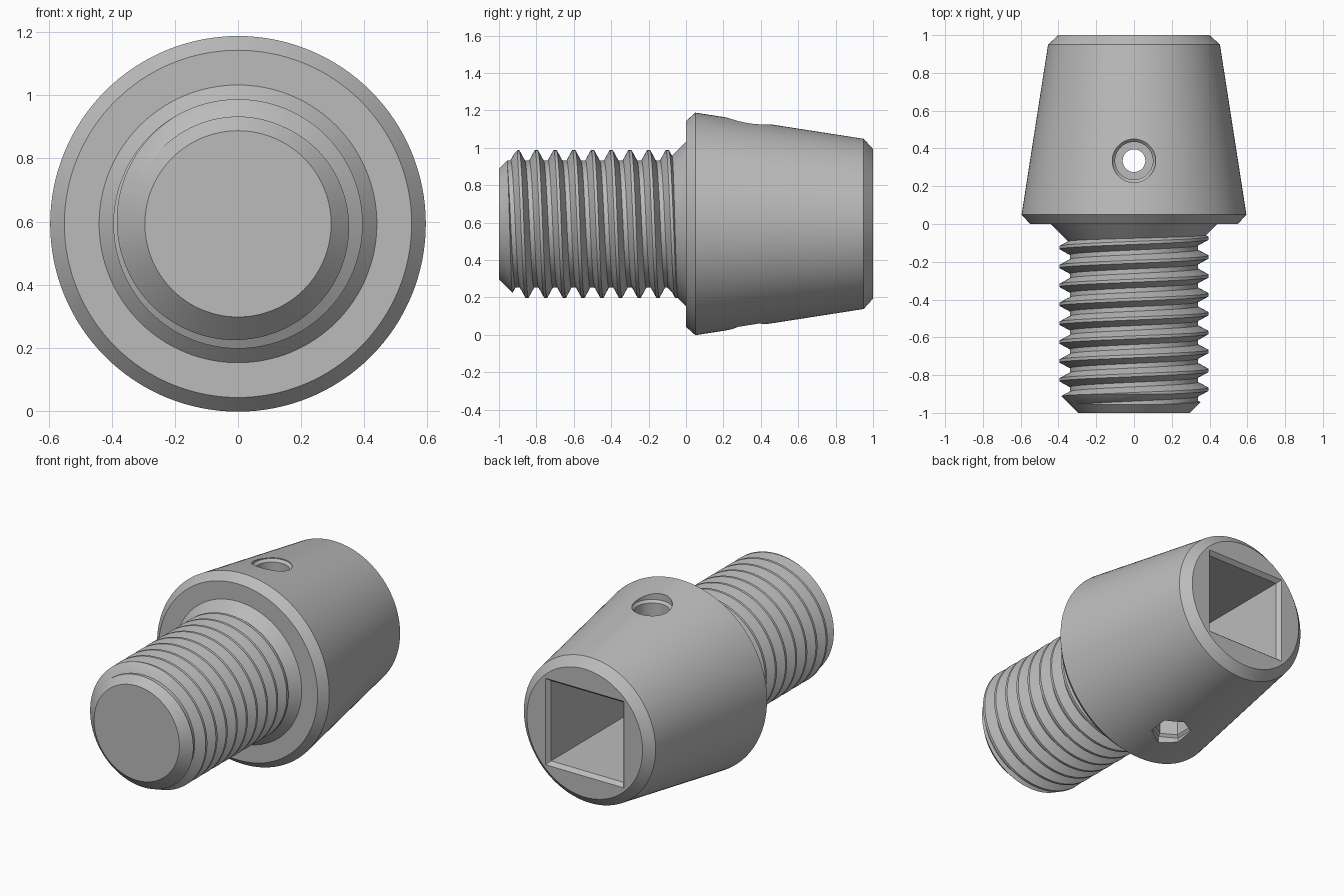
import bpy, bmesh
from math import sin, cos, pi, sqrt
from mathutils import Matrix

if "Cube" in bpy.data.objects:
    bpy.data.objects.remove(bpy.data.objects["Cube"])

AXIS_Z = 0.593      # height of the long axis
PITCH = 0.1
HOLE_Y = 0.335
ALONG_Y = Matrix.Translation((0, 0, AXIS_Z)) @ Matrix.Rotation(-pi / 2, 4, 'X')
UPRIGHT = Matrix.Translation((0, HOLE_Y, AXIS_Z))

steel = bpy.data.materials.new("grey_steel")
steel.use_nodes = True
GREY = (0.5, 0.5, 0.5, 1)
steel.diffuse_color = GREY
steel.node_tree.nodes["Principled BSDF"].inputs["Base Color"].default_value = GREY


def finish(name, bm):
    bmesh.ops.recalc_face_normals(bm, faces=bm.faces)
    mesh = bpy.data.meshes.new(name)
    bm.to_mesh(mesh)
    bm.free()
    mesh.materials.append(steel)
    obj = bpy.data.objects.new(name, mesh)
    bpy.context.collection.objects.link(obj)
    return obj


def lathe(name, profile, sides, matrix, phase=0.0):
    """Closed solid from (radius, height) rings with any number of sides."""
    bm = bmesh.new()
    rings = []
    for r, h in profile:
        angles = [phase + 2 * pi * i / sides for i in range(sides)]
        rings.append([bm.verts.new((r * cos(a), r * sin(a), h)) for a in angles])
    for low, high in zip(rings, rings[1:]):
        for i in range(sides):
            j = (i + 1) % sides
            bm.faces.new((low[i], low[j], high[j], high[i]))
    bm.faces.new(rings[0])
    bm.faces.new(rings[-1])
    bm.transform(matrix)
    return finish(name, bm)


def boolean(target, tool, operation):
    tool.hide_render = True
    mod = target.modifiers.new("cut", 'BOOLEAN')
    mod.operation, mod.solver, mod.object = operation, 'EXACT', tool
    select(target)
    bpy.ops.object.modifier_apply(modifier=mod.name)
    bpy.data.objects.remove(tool)


def select(obj):
    bpy.ops.object.select_all(action='DESELECT')
    obj.select_set(True)
    bpy.context.view_layer.objects.active = obj


def helical_thread(name, crest, root, start, end, steps=96):
    """Single-start screw surface, flattened to the root radius at its ends."""
    section = [(-0.038, root), (-0.008, crest), (0.008, crest), (0.038, root)]
    bm = bmesh.new()
    columns = []
    for i in range(steps + 1):
        a = 2 * pi * i / steps
        column = []
        for turn in range(-14, 4):
            for dy, r in section:
                y = (turn + a / (2 * pi)) * PITCH + dy
                if not start < y < end:
                    y, r = min(max(y, start), end), root
                column.append(bm.verts.new((r * sin(a), y, r * cos(a) + AXIS_Z)))
        columns.append(column)
    for c, d in zip(columns, columns[1:]):
        for k in range(len(c) - 1):
            bm.faces.new((c[k], d[k], d[k + 1], c[k + 1]))
    bmesh.ops.remove_doubles(bm, verts=bm.verts, dist=1e-5)
    bmesh.ops.holes_fill(bm, edges=[e for e in bm.edges if e.is_boundary], sides=0)
    return finish(name, bm)


# Tapered head with chamfered rims and a conical neck
head = lathe("tapered_head", [(0.335, -0.105), (0.44, 0), (0.55, 0), (0.595, 0.05),
                              (0.455, 0.95), (0.40, 1.0)], 128, ALONG_Y)

# Square socket with a bevelled mouth
half, mouth = 0.25 * sqrt(2), 0.27 * sqrt(2)
socket = lathe("socket_cutter", [(half, 0.15), (half, 0.975), (mouth, 1.0), (mouth, 1.1)],
               4, ALONG_Y, pi / 4)
boolean(head, socket, 'DIFFERENCE')

# Cross hole, counterbored on top
hole = lathe("hole_cutter", [(0.06, -0.6), (0.06, 0.4), (0.1, 0.4), (0.1, 0.512),
                             (0.115, 0.527), (0.115, 0.7)], 48, UPRIGHT)
boolean(head, hole, 'DIFFERENCE')

# Hexagonal nut pocket underneath
pocket = lathe("pocket_cutter", [(0.115, -0.7), (0.115, -0.527), (0.1, -0.512),
                                 (0.1, -0.4)], 6, UPRIGHT, pi / 2)
boolean(head, pocket, 'DIFFERENCE')

# Threaded shank, trimmed to a chamfered tip
shank = helical_thread("threaded_shank", 0.395, 0.34, -1.1, 0.06)
envelope = lathe("shank_envelope", [(0.295, -1.0), (0.41, -0.885), (0.41, 0.02)],
                 128, ALONG_Y)
boolean(shank, envelope, 'INTERSECT')

for part in (head, shank):
    select(part)
    bpy.ops.object.shade_smooth_by_angle()
